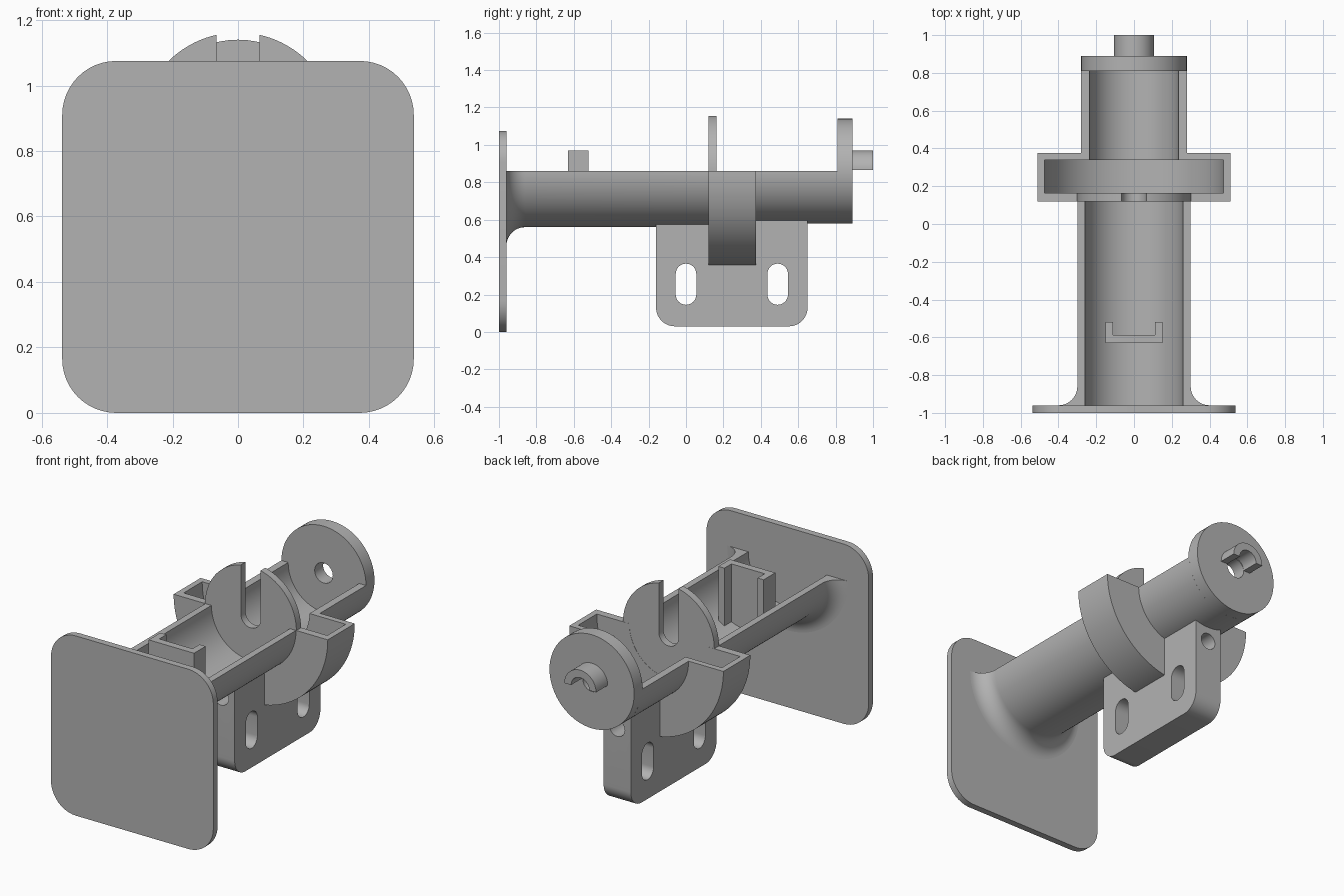
import bpy, bmesh
from math import sin, cos, pi, acos, radians
from mathutils import Vector

if "Cube" in bpy.data.objects:
    bpy.data.objects.remove(bpy.data.objects["Cube"])

AXIS_Z = 0.86  # height of the tube axis

grey = bpy.data.materials.new("plain grey")
grey.use_nodes = True
grey.diffuse_color = (0.45, 0.45, 0.45, 1)
grey.node_tree.nodes["Principled BSDF"].inputs["Base Color"].default_value = grey.diffuse_color


def finish(bm, name):
    bmesh.ops.recalc_face_normals(bm, faces=bm.faces)
    mesh = bpy.data.meshes.new(name)
    bm.to_mesh(mesh)
    bm.free()
    obj = bpy.data.objects.new(name, mesh)
    bpy.context.collection.objects.link(obj)
    mesh.materials.append(grey)
    return obj


def smooth(obj):
    bpy.ops.object.select_all(action="DESELECT")
    obj.select_set(True)
    bpy.context.view_layer.objects.active = obj
    bpy.ops.object.shade_smooth_by_angle(angle=radians(30))


def arc(cx, cy, r, start, end, n=24):
    """Points on an arc, angles in degrees."""
    steps = [radians(start + (end - start) * i / n) for i in range(n + 1)]
    return [(cx + r * cos(a), cy + r * sin(a)) for a in steps]


def prism(name, points, low, high, axis):
    """Extrude a flat outline along x (outline y,z), y (x,z) or z (x,y)."""
    place = {"x": lambda u, v, w: (w, u, v),
             "y": lambda u, v, w: (u, w, v),
             "z": lambda u, v, w: (u, v, w)}[axis]
    bm = bmesh.new()
    face = bm.faces.new([bm.verts.new(place(u, v, low)) for u, v in points])
    new = bmesh.ops.extrude_face_region(bm, geom=[face])["geom"]
    shift = Vector(place(0, 0, high - low))
    bmesh.ops.translate(bm, vec=shift, verts=[g for g in new if isinstance(g, bmesh.types.BMVert)])
    return finish(bm, name)


def half_lathe(name, profile, steps=64):
    """Sweep a closed (y, radius) outline through the lower half turn."""
    bm = bmesh.new()
    rings = []
    for i in range(steps + 1):
        a = pi + pi * i / steps
        rings.append([bm.verts.new((r * cos(a), y, AXIS_Z + r * sin(a))) for y, r in profile])
    n = len(profile)
    for a, b in zip(rings, rings[1:]):
        for j in range(n):
            k = (j + 1) % n
            bm.faces.new((a[j], a[k], b[k], b[j]))
    bm.faces.new(rings[0])
    bm.faces.new(rings[-1])
    return finish(bm, name)


def cut(obj, cutters):
    for cutter in cutters:
        mod = obj.modifiers.new("cut", "BOOLEAN")
        mod.operation, mod.solver, mod.object = "DIFFERENCE", "EXACT", cutter
        bpy.context.view_layer.objects.active = obj
        bpy.ops.object.modifier_apply(modifier=mod.name)
        bpy.data.objects.remove(cutter)


# Rounded square front plate
half, corner, top = 0.537, 0.165, 1.075
outline = []
for i, (cx, cz) in enumerate([(half - corner, top - corner), (corner - half, top - corner),
                              (corner - half, corner), (half - corner, corner)]):
    outline += arc(cx, cz, corner, 90 * i, 90 * i + 90, 12)
smooth(prism("front_plate", outline, -1, -0.96, "y"))

# Open trough with flared foot, wide drum and narrower rear section
flare = arc(-0.86, 0.40, 0.10, 180, 270, 12)
profile = flare + [(0.12, 0.30), (0.12, 0.51), (0.375, 0.51), (0.375, 0.28), (0.82, 0.28),
                   (0.82, 0.235), (0.34, 0.235), (0.34, 0.475), (0.165, 0.475),
                   (0.165, 0.26), (-0.96, 0.26)]
smooth(half_lathe("trough_body", profile))

# Slotted divider disc
slot = 0.065
edge = 90 - math_angle if (math_angle := 90 - acos(slot / 0.302) * 180 / pi) else 90
outline = arc(0, AXIS_Z, 0.302, edge, 0, 24) + arc(0, AXIS_Z, 0.27, 0, -180, 32)
outline += arc(0, AXIS_Z, 0.302, 180, 180 - edge, 24)
outline += arc(0, AXIS_Z, slot, 180, 360, 16)
smooth(prism("slotted_disc", outline, 0.12, 0.164, "y"))

# Rear disc with a centre hole
rear = prism("rear_disc", arc(0, AXIS_Z, 0.28, 0, 354.375, 63), 0.81, 0.89, "y")
cut(rear, [prism("hole_cutter", arc(0, AXIS_Z, 0.06, 0, 348.75, 31), 0.7, 1.0, "y")])
smooth(rear)

# Half-ring stub on the rear disc
outline = arc(0, AXIS_Z + 0.005, 0.105, 0, 180) + arc(0, AXIS_Z + 0.005, 0.06, 180, 0)
smooth(prism("rear_half_ring", outline, 0.885, 1.0, "y"))

# U-shaped clip standing in the trough
clip = [(-0.15, -0.63), (0.15, -0.63), (0.15, -0.52), (0.11, -0.52),
        (0.11, -0.587), (-0.11, -0.587), (-0.11, -0.52), (-0.15, -0.52)]
prism("trough_clip", clip, 0.603, 0.97, "z")

# Mounting block below, notched around the drum
outline = arc(-0.06, 0.13, 0.10, 180, 270, 12) + arc(0.55, 0.13, 0.10, 270, 360, 12)
outline += [(0.65, 0.605), (0.36, 0.605), (0.36, 0.37), (0.135, 0.37), (0.135, 0.59), (-0.16, 0.59)]
block = prism("mounting_block", outline, -0.09, 0.09, "x")
cutters = [prism("bolt_cutter", arc(0, 0.49, 0.05, 0, 348.75, 31), -0.5, 1.0, "y")]
for y in (0.0, 0.49):
    oval = arc(y, 0.31, 0.055, 0, 180, 16) + arc(y, 0.2, 0.055, 180, 360, 16)
    cutters.append(prism("slot_cutter", oval, -0.3, 0.3, "x"))
cut(block, cutters)
smooth(block)
